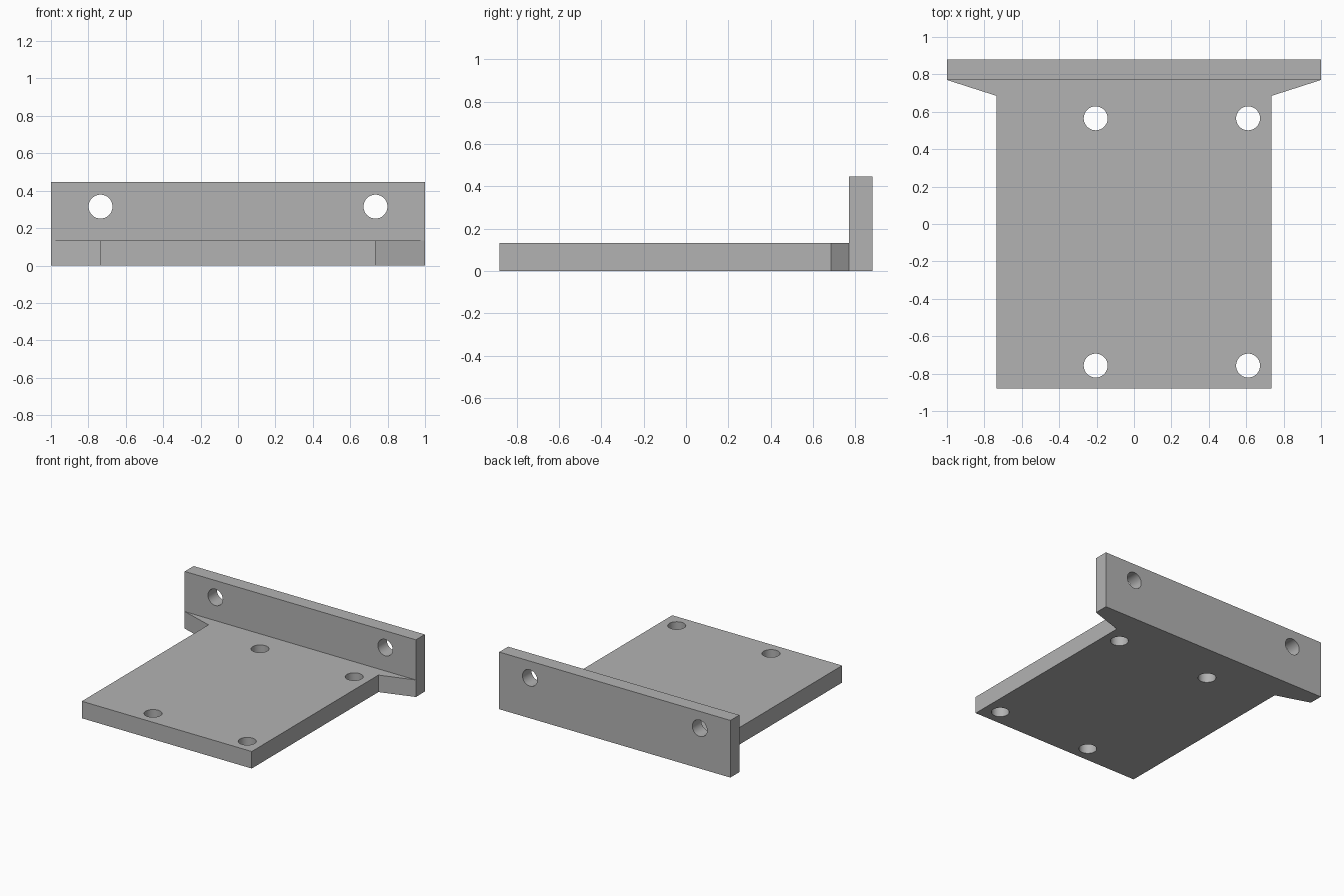
import bpy, bmesh, math
from mathutils import Matrix

cube = bpy.data.objects.get("Cube")
if cube:
    bpy.data.objects.remove(cube, do_unlink=True)

LENGTH = 0.88        # half depth
WALL_Y = 0.77        # front face of the wall
WALL_TOP = 0.447
BASE_TOP = 0.133
BASE_X = 0.735       # half width of the base plate
HOLE_R = 0.064

grey = bpy.data.materials.new("plain_grey")
grey.use_nodes = True
colour = (0.45, 0.45, 0.45, 1)
grey.diffuse_color = colour
grey.node_tree.nodes["Principled BSDF"].inputs["Base Color"].default_value = colour


def prism(name, outline, height):
    """Extrude a flat outline straight up from z = 0."""
    bm = bmesh.new()
    face = bm.faces.new([bm.verts.new((x, y, 0)) for x, y in outline])
    top = bmesh.ops.extrude_face_region(bm, geom=[face])["geom"]
    bmesh.ops.translate(bm, vec=(0, 0, height),
                        verts=[v for v in top if isinstance(v, bmesh.types.BMVert)])
    bmesh.ops.recalc_face_normals(bm, faces=bm.faces)
    return finish(name, bm)


def finish(name, bm):
    mesh = bpy.data.meshes.new(name)
    bm.to_mesh(mesh)
    bm.free()
    mesh.materials.append(grey)
    obj = bpy.data.objects.new(name, mesh)
    bpy.context.collection.objects.link(obj)
    return obj


def combine(target, other, operation):
    mod = target.modifiers.new(operation.title(), 'BOOLEAN')
    mod.operation = operation
    mod.solver = 'EXACT'
    mod.object = other
    bpy.context.view_layer.objects.active = target
    bpy.ops.object.modifier_apply(modifier=mod.name)
    bpy.data.objects.remove(other, do_unlink=True)


# Base plate with flared ends that run into the wall
right_side = [(BASE_X, -LENGTH), (BASE_X, 0.685), (1, WALL_Y), (0.98, 0.82)]
left_side = [(-x, y) for x, y in reversed(right_side)]
bracket = prism("mounting_bracket", right_side + left_side, BASE_TOP)

# Upright wall along the back
wall = prism("back_wall", [(-1, WALL_Y), (1, WALL_Y), (1, LENGTH), (-1, LENGTH)], WALL_TOP)
combine(bracket, wall, 'UNION')

# Four holes through the base, two through the wall
drills = bmesh.new()
flat = Matrix.Rotation(math.pi / 2, 4, 'X')
places = [Matrix.Translation((x, y, BASE_TOP / 2)) for x in (-0.205, 0.61) for y in (-0.757, 0.565)]
places += [Matrix.Translation((x, (WALL_Y + LENGTH) / 2, 0.315)) @ flat for x in (-BASE_X, BASE_X)]
for place in places:
    bmesh.ops.create_cone(drills, cap_ends=True, segments=48, radius1=HOLE_R,
                          radius2=HOLE_R, depth=0.2, matrix=place)
cutter = finish("hole_cutter", drills)
cutter.hide_render = True
combine(bracket, cutter, 'DIFFERENCE')

# Smooth hole walls, crisp plate edges
bpy.ops.object.select_all(action='DESELECT')
bracket.select_set(True)
bpy.context.view_layer.objects.active = bracket
bpy.ops.object.shade_smooth_by_angle(angle=math.radians(15))
